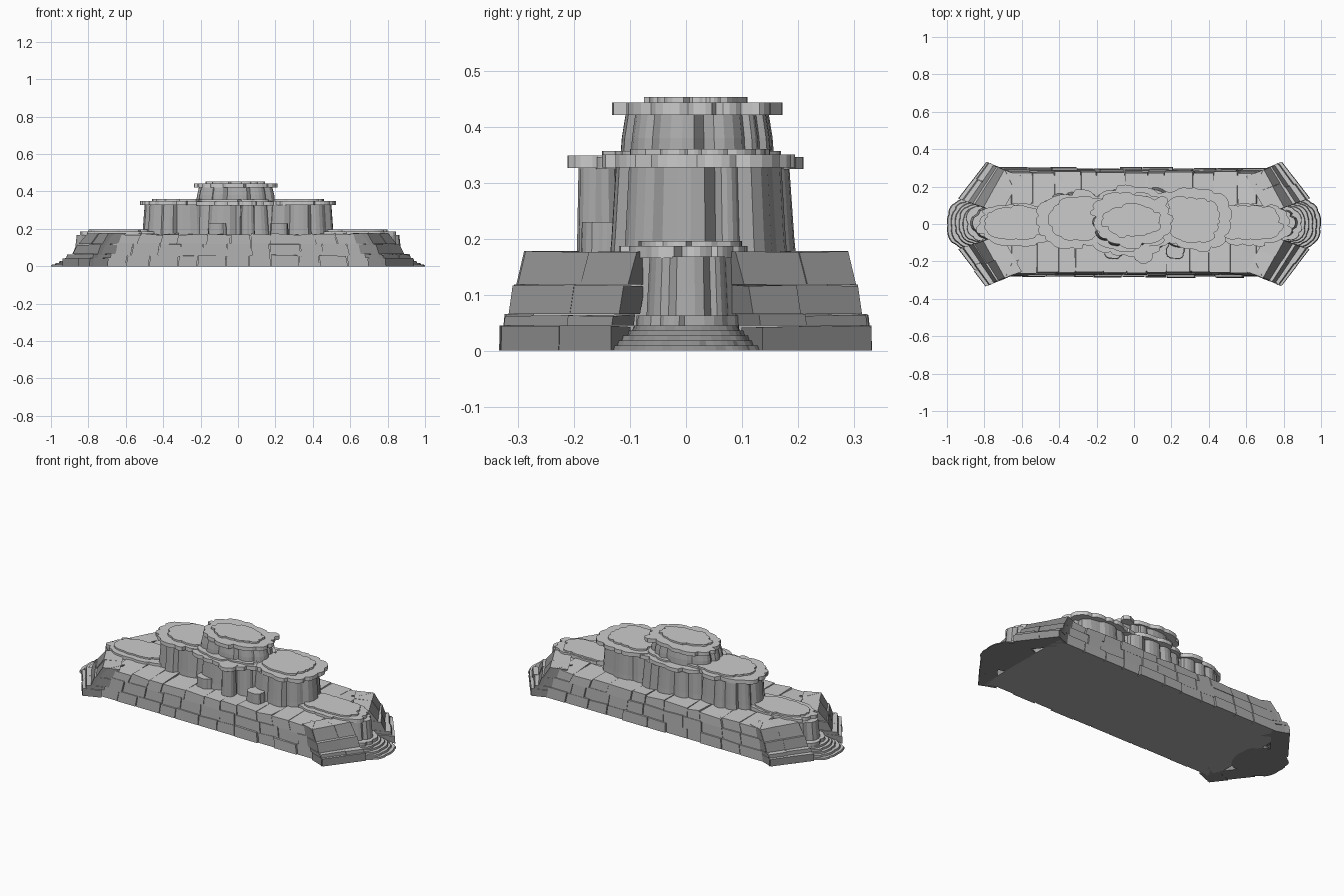
import bpy, bmesh, math, random

if "Cube" in bpy.data.objects:
    bpy.data.objects.remove(bpy.data.objects["Cube"])

random.seed(7)


def grey(name, v):
    m = bpy.data.materials.new(name)
    m.diffuse_color = (v, v, v, 1)
    m.use_nodes = True
    m.node_tree.nodes["Principled BSDF"].inputs["Base Color"].default_value = m.diffuse_color
    return m


WALL, DARK, ROCK, CAP = grey("wall_stone", 0.42), grey("end_stone", 0.26), grey("rock", 0.4), grey("cap_rim", 0.55)
TOP = grey("top_stone", 0.75)


def make(name, bm, side):
    """Object with dark sides and underside, light flat tops."""
    bmesh.ops.recalc_face_normals(bm, faces=bm.faces)
    for f in bm.faces:
        f.material_index = 1 if f.normal.z > 0.8 else 0
    me = bpy.data.meshes.new(name)
    bm.to_mesh(me)
    bm.free()
    me.materials.append(side)
    me.materials.append(TOP)
    ob = bpy.data.objects.new(name, me)
    bpy.context.collection.objects.link(ob)
    return ob


def loft(bm, rings):
    """Closed solid through rings of equal point count."""
    vr = [[bm.verts.new(p) for p in r] for r in rings]
    n = len(vr[0])
    for a, b in zip(vr, vr[1:]):
        for i in range(n):
            bm.faces.new((a[i], a[(i + 1) % n], b[(i + 1) % n], b[i]))
    bm.faces.new(vr[0][::-1])
    bm.faces.new(vr[-1])


def scallop(lobes, depth, jitter):
    """Unit outline made of rounded bulges of uneven width."""
    w = [random.uniform(0.5, 1.5) for _ in range(lobes)]
    total, a, pts = sum(w), random.random(), []
    for k in w:
        span = k / total * 2 * math.pi
        top = 1 - random.uniform(0, jitter)
        for j in range(5):
            u = j / 5
            r = top - depth * (1 - math.sqrt(math.sin(math.pi * u)))
            t = a + u * span
            c, s = math.cos(t), math.sin(t)
            e = (abs(c) ** 2.5 + abs(s) ** 2.5) ** (-1 / 2.5)
            pts.append((r * e * c, r * e * s))
        a += span
    # stretch to fill the unit box exactly
    xs, ys = [p[0] for p in pts], [p[1] for p in pts]
    fit = lambda v, vs: 2 * (v - min(vs)) / (max(vs) - min(vs)) - 1
    return [(fit(x, xs), fit(y, ys)) for x, y in pts]


def slab(name, box, levels, lobes=12, depth=0.08, jitter=0.12, mat=CAP):
    """Scalloped rock: box = x0,x1,y0,y1 ; levels = (z, scale)."""
    x0, x1, y0, y1 = box
    cx, cy, rx, ry = (x0 + x1) / 2, (y0 + y1) / 2, (x1 - x0) / 2, (y1 - y0) / 2
    o = scallop(lobes, depth, jitter)
    bm = bmesh.new()
    loft(bm, [[(cx + x * rx * s, cy + y * ry * s, z) for x, y in o] for z, s in levels])
    return make(name, bm, mat)


def grow(box, d):
    return (box[0] - d, box[1] + d, box[2] - d, box[3] + d)


def mesa(name, box, z0, z1, cap, thin, lobes=10):
    """Fluted rock column, overhanging cap and thin top plate."""
    slab(name + "_body", grow(box, -0.02), [(z0, 1.04), (z0 + 0.035, 1.02), (z1 - cap, 0.97)], lobes, 0.1, 0.1, ROCK)
    slab(name + "_cap", box, [(z1 - cap, 1), (z1, 1)], lobes + 3, 0.06, 0.16)
    slab(name + "_plate", thin, [(z1, 1), (z1 + 0.01, 1)], lobes + 2, 0.06, 0.16)


# ---- stone base: outline narrows with height t = 0..1
H = 0.178


def lerp(a, b, t):
    return a + (b - a) * t


def corners(t):
    side = (lerp(0.725, 0.655, t), lerp(0.292, 0.270, t))
    tip = (lerp(0.785, 0.69, t), lerp(0.325, 0.285, t))
    end = (lerp(0.935, 0.80, t), lerp(0.13, 0.085, t))
    return side, tip, end


def core_ring(t, z):
    s, c, e = corners(t)
    q = [(s[0], -s[1]), (c[0], -c[1]), (0.79, -e[1]), (0.79, e[1]), c, s]
    q += [(-x, -y) for x, y in q]
    return [(x * 0.98, y * 0.95 + 0.004, z) for x, y in q]


bm = bmesh.new()
loft(bm, [core_ring(0, 0), core_ring(1, H - 0.012)])
make("base_core", bm, WALL)


def block(bm, a0, a1, b0, b1, z0, z1, out, depth, tilt=0):
    """Stone between bottom edge a0-a1 and top edge b0-b1, pushed along out."""
    def ring(p, q, z, k):
        f = [(x + out[0], y + out[1], z - random.uniform(0, k)) for x, y in (p, q)]
        g = [(x - depth[0], y - depth[1], z - random.uniform(0, k)) for x, y in (q, p)]
        return f + g
    loft(bm, [ring(a0, a1, z0, 0), ring(b0, b1, z1, tilt)])


def cuts(n):
    return [0] + [(i + random.uniform(-0.18, 0.18)) / n for i in range(1, n)] + [1]


def mix(p, q, u):
    return (lerp(p[0], q[0], u), lerp(p[1], q[1], u))


courses = [(0, 0.045, 0, 0.02, 0.007), (0.045, 0.065, 0.15, 0.2, 0.007),
           (0.065, 0.118, 0.4, 0.58, 0.005), (0.118, H, 0.65, 1, 0.004)]

# ---- long side walls: three courses of tilted blocks, front and back
side_courses = [(0, 0.062, 0, 0.2, 0.007), (0.055, 0.125, 0.3, 0.55, 0.005), (0.118, H, 0.65, 1, 0.004)]
for sy, label in ((-1, "front"), (1, "back")):
    bm = bmesh.new()
    for z0, z1, t0, t1, push in side_courses:
        s0, s1 = corners(t0)[0], corners(t1)[0]
        cs = cuts(11)
        for u, v in zip(cs, cs[1:]):
            jit = random.uniform(-0.005, 0.004)
            u, v = u + 0.0015, v - 0.0015
            edge = lambda s, k: (lerp(-s[0], s[0], k), sy * s[1] + 0.008)
            last = z1 == H
            block(bm, edge(s0, u), edge(s0, v), edge(s1, u), edge(s1, v), z0, z1,
                  (0, sy * (jit + push - 0.006)), (0, sy * (0.17 if last else 0.06)), 0.014 if last else 0.008)
    make(label + "_wall", bm, WALL)

# ---- flared corners and slanted end walls
for sx in (-1, 1):
    bm = bmesh.new()
    for sy in (-1, 1):
        for z0, z1, t0, t1, push in courses:
            A = [(sx * x, sy * y) for x, y in corners(t0)]
            B = [(sx * x, sy * y) for x, y in corners(t1)]
            block(bm, A[0], A[1], B[0], B[1], z0, z1, (0, sy * push), (sx * 0.04, sy * 0.08))
            cs = cuts(2)
            for u, v in zip(cs, cs[1:]):
                j = push + random.uniform(-0.003, 0.003)
                block(bm, mix(A[1], A[2], u), mix(A[1], A[2], v), mix(B[1], B[2], u),
                      mix(B[1], B[2], v), z0, z1, (sx * j, sy * j), (sx * 0.09, sy * 0.03), 0.004)
    make(("left" if sx < 0 else "right") + "_end_wall", bm, DARK)

# ---- low ends: stepped apron, fluted column and flat cap
for sx, label in ((-1, "left"), (1, "right")):
    span = lambda a, b: (a, b) if sx > 0 else (-b, -a)
    for i in range(5):
        slab(f"{label}_apron_step_{i}", (*span(0.72, 1.0 - 0.021 * i), -0.14 + 0.011 * i, 0.14 - 0.011 * i),
             [(0.009 * i, 1), (0.009 * (i + 1), 0.965)], 9, 0.03, 0.06, DARK)
    slab(label + "_end_ledge", (*span(0.70, 0.9), -0.09, 0.095), [(0.04, 1), (0.063, 0.98)], 8, mat=ROCK)
    slab(label + "_end_column", (*span(0.56, 0.875), -0.085, 0.095), [(0.05, 1), (0.168, 0.92)], 8, 0.1, mat=ROCK)
    slab(label + "_end_cap", (*span(0.42, 0.845), -0.12, 0.11), [(0.165, 1), (0.187, 1)], 14, 0.06)
    slab(label + "_end_plate", (*span(0.45, 0.80), -0.085, 0.1), [(0.187, 1), (0.196, 1)], 13, 0.05)

# ---- middle tier: three merged fluted rocks
mesa("left_rock", (-0.525, -0.10, -0.135, 0.185), 0.165, 0.35, 0.023, (-0.46, -0.12, -0.09, 0.15), 10)
mesa("centre_rock", (-0.27, 0.25, -0.175, 0.21), 0.165, 0.346, 0.022, (-0.24, 0.2, -0.15, 0.17), 12)
mesa("right_rock", (0.12, 0.525, -0.15, 0.195), 0.165, 0.35, 0.023, (0.17, 0.46, -0.10, 0.15), 10)

# ---- free front pillar with its cap, and two low buttresses
slab("front_pillar", (0.01, 0.09, -0.195, -0.12), [(0.165, 1), (0.326, 0.92)], 5, mat=ROCK)
slab("front_pillar_cap", (0.0, 0.1, -0.212, -0.11), [(0.326, 1), (0.348, 1)], 6)
for i, x in enumerate((-0.11, 0.22)):
    slab(f"front_buttress_{i}", (x - 0.05, x + 0.05, -0.188, -0.1), [(0.165, 1), (0.23, 0.95)], 5, mat=ROCK)

# ---- top tier
mesa("summit_rock", (-0.235, 0.21, -0.132, 0.172), 0.345, 0.443, 0.022, (-0.175, 0.145, -0.075, 0.11), 11)
